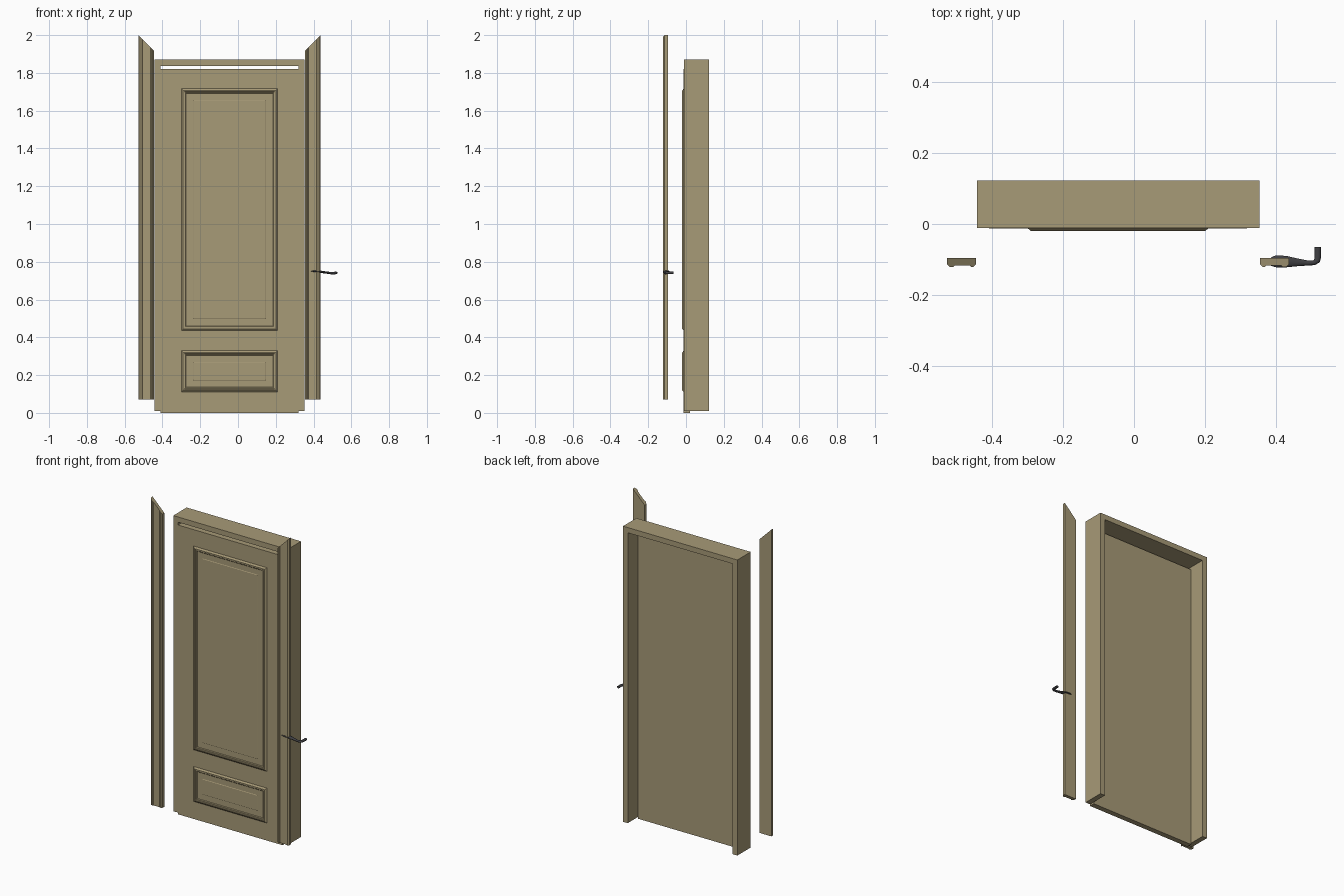
import bpy, bmesh, math
from mathutils import Vector

if "Cube" in bpy.data.objects:
    bpy.data.objects.remove(bpy.data.objects["Cube"])

CX = -0.045          # centre line of the door
FACE = -0.012        # front plane of the door leaf


def material(name, rgb, rough):
    m = bpy.data.materials.new(name)
    m.use_nodes = True
    m.diffuse_color = (*rgb, 1)
    shader = m.node_tree.nodes["Principled BSDF"]
    shader.inputs["Base Color"].default_value = (*rgb, 1)
    shader.inputs["Roughness"].default_value = rough
    return m


paint = material("tan paint", (0.39, 0.325, 0.185), 0.6)
metal = material("dark metal", (0.05, 0.05, 0.055), 0.5)


def finish(name, bm, mat):
    bmesh.ops.recalc_face_normals(bm, faces=bm.faces)
    mesh = bpy.data.meshes.new(name)
    bm.to_mesh(mesh)
    bm.free()
    mesh.materials.append(mat)
    ob = bpy.data.objects.new(name, mesh)
    bpy.context.collection.objects.link(ob)
    return ob


def loft(name, rings, mat):
    """Skin a row of equal vertex rings and cap both ends."""
    bm = bmesh.new()
    rows = [[bm.verts.new(p) for p in ring] for ring in rings]
    n = len(rows[0])
    for a, b in zip(rows, rows[1:]):
        for i in range(n):
            j = (i + 1) % n
            bm.faces.new((a[i], a[j], b[j], b[i]))
    bm.faces.new(rows[0])
    bm.faces.new(rows[-1])
    return finish(name, bm, mat)


# Door frame: an upside-down U extruded through the wall depth
W, T, TOP, FOOT = 0.398, 0.033, 1.87, 0.01
outline = [(-W, FOOT), (-W, TOP), (W, TOP), (W, FOOT),
           (W - T, FOOT), (W - T, TOP - T), (T - W, TOP - T), (T - W, FOOT)]
loft("door_frame", [[(CX + x, y, z) for x, z in outline] for y in (-0.011, 0.122)], paint)


def rectangle(half, z0, z1, y):
    return [(CX - half, y, z0), (CX + half, y, z0), (CX + half, y, z1), (CX - half, y, z1)]


# Door leaf
loft("door_leaf", [rectangle(0.364, 0, 1.82, y) for y in (FACE, 0.022)], paint)

# Moulded panels: inset and height pairs from the rim to the field
steps = [(0, 0), (0.010, 0.008), (0.016, 0.008), (0.018, 0.005), (0.022, 0.005),
         (0.026, 0.001), (0.061, 0.001), (0.064, 0.003)]
for name, z0, z1 in (("upper_panel", 0.435, 1.717), ("lower_panel", 0.11, 0.33)):
    loft(name, [rectangle(0.255 - d, z0 + d, z1 - d, FACE - h) for d, h in steps], paint)

# Casing boards with a grooved face and mitred tops
profile = [(0, -0.096), (0, -0.113), (0.008, -0.121), (0.014, -0.121), (0.018, -0.117),
           (0.060, -0.117), (0.064, -0.121), (0.074, -0.121), (0.082, -0.113), (0.082, -0.096)]
for side, name in ((-1, "right_casing"), (1, "left_casing")):
    foot = [(CX + side * (0.4 + u), y, 0.07) for u, y in profile]
    head = [(CX + side * (0.4 + u), y, 1.918 + u) for u, y in profile]
    loft(name, [foot, head], paint)

# Lever handle: x, y, z, heading, half width, half height along its sweep
stations = [(0.386, -0.106, 0.750, 0, 0.012, 0.003),
            (0.400, -0.105, 0.750, 0, 0.017, 0.005),
            (0.430, -0.106, 0.748, 0, 0.016, 0.006),
            (0.460, -0.108, 0.744, 0, 0.011, 0.006),
            (0.490, -0.110, 0.740, 0, 0.007, 0.006),
            (0.508, -0.109, 0.740, 15, 0.007, 0.007),
            (0.516, -0.103, 0.741, 60, 0.009, 0.007),
            (0.518, -0.094, 0.741, 90, 0.009, 0.007),
            (0.518, -0.065, 0.741, 90, 0.009, 0.007)]
rings = []
for x, y, z, heading, w, h in stations:
    a = math.radians(heading)
    across = Vector((-math.sin(a), math.cos(a), 0))
    turns = [math.tau * i / 12 for i in range(12)]
    rings.append([Vector((x, y, z)) + across * (w * math.cos(t)) + Vector((0, 0, h * math.sin(t)))
                  for t in turns])
handle = loft("lever_handle", rings, metal)
bpy.context.view_layer.objects.active = handle
handle.select_set(True)
bpy.ops.object.shade_smooth_by_angle(angle=math.radians(40))
